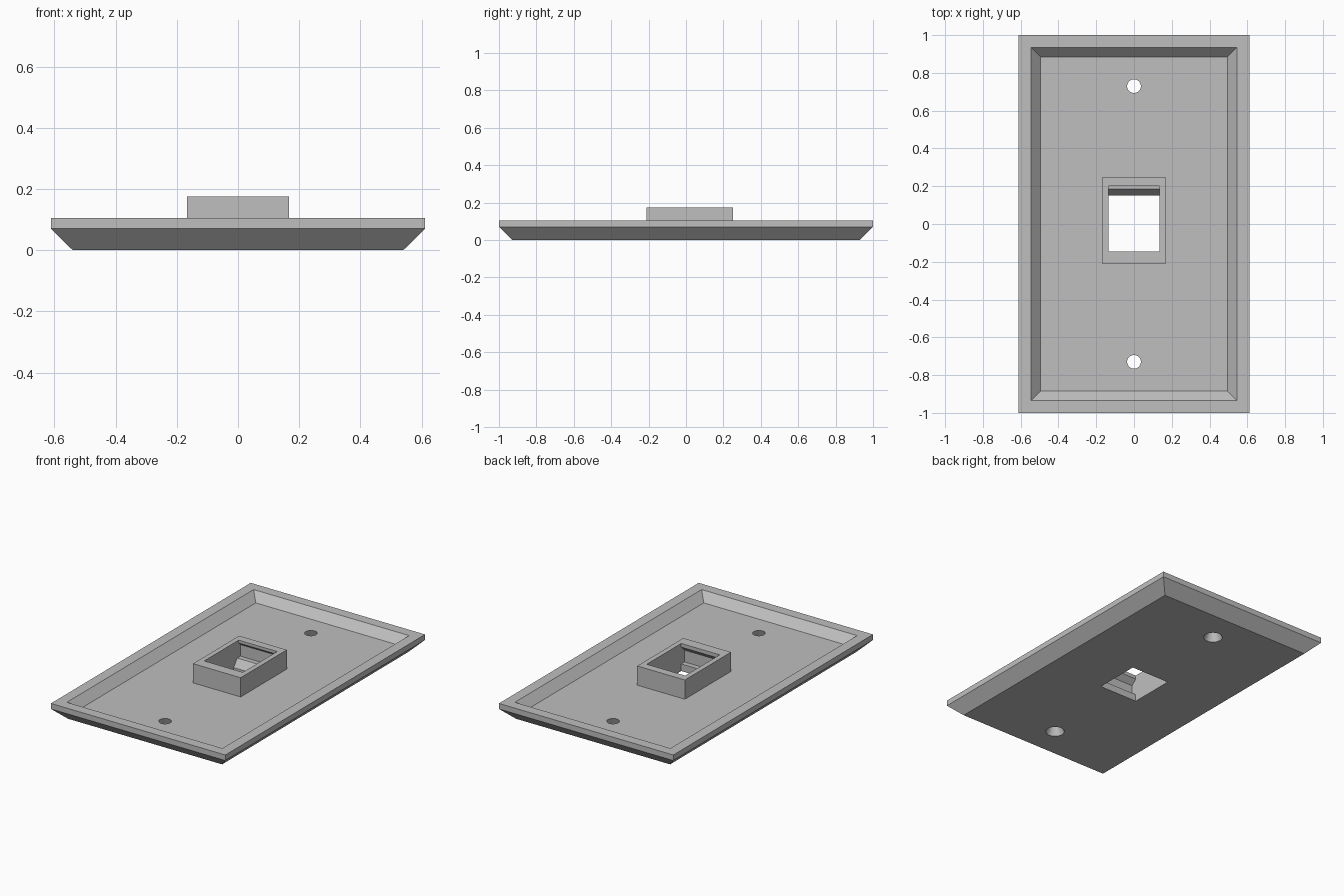
import bpy, bmesh
from mathutils import Matrix

cube = bpy.data.objects.get("Cube")
if cube:
    bpy.data.objects.remove(cube, do_unlink=True)

FLOOR, TOP = 0.053, 0.175   # recess floor and socket top heights


def finish(name, bm):
    bmesh.ops.recalc_face_normals(bm, faces=bm.faces)
    mesh = bpy.data.meshes.new(name)
    bm.to_mesh(mesh)
    bm.free()
    obj = bpy.data.objects.new(name, mesh)
    bpy.context.collection.objects.link(obj)
    return obj


def loft(name, rings):
    """Closed solid skinned through matching rings of points."""
    bm = bmesh.new()
    loops = [[bm.verts.new(p) for p in ring] for ring in rings]
    n = len(loops[0])
    for a, b in zip(loops, loops[1:]):
        for i in range(n):
            j = (i + 1) % n
            bm.faces.new((a[i], a[j], b[j], b[i]))
    bm.faces.new(loops[0])
    bm.faces.new(loops[-1])
    return finish(name, bm)


def rect(x0, x1, y0, y1, z):
    return [(x0, y0, z), (x1, y0, z), (x1, y1, z), (x0, y1, z)]


def boolean(target, tool, operation):
    mod = target.modifiers.new(tool.name, 'BOOLEAN')
    mod.operation = operation
    mod.solver = 'EXACT'
    mod.object = tool
    bpy.context.view_layer.objects.active = target
    bpy.ops.object.modifier_apply(modifier=mod.name)
    bpy.data.objects.remove(tool, do_unlink=True)


# Dished plate with bevelled outside and sloped recess
sizes = [(0.54, 0.93, 0), (0.611, 1, 0.07), (0.611, 1, 0.105),
         (0.545, 0.935, 0.105), (0.495, 0.885, FLOOR)]
plate = loft("wall_plate", [rect(-x, x, -y, y, z) for x, y, z in sizes])

# Raised socket block
socket = loft("socket_block", [rect(-0.167, 0.167, -0.212, 0.25, z)
                               for z in (0.02, TOP)])
boolean(plate, socket, 'UNION')

# Socket opening with ledges at the bottom and lips at the top
profile = [(-0.145, -0.1), (-0.145, 0.045), (-0.178, 0.045), (-0.178, 0.12),
           (-0.145, 0.152), (-0.145, 0.3), (0.2, 0.3), (0.2, 0.157),
           (0.217, 0.14), (0.217, 0.067), (0.185, 0.067), (0.15, 0.02),
           (0.15, -0.1)]
opening = loft("socket_opening", [[(x, y, z) for y, z in profile]
                                  for x in (-0.135, 0.135)])
boolean(plate, opening, 'DIFFERENCE')

# Countersunk screw holes, wider on the underside
for side, y in (("front", -0.73), ("back", 0.73)):
    bm = bmesh.new()
    bmesh.ops.create_cone(bm, cap_ends=True, segments=32,
                          radius1=0.056, radius2=0.036, depth=FLOOR + 0.002,
                          matrix=Matrix.Translation((0, y, FLOOR / 2)))
    boolean(plate, finish(side + "_screw_hole", bm), 'DIFFERENCE')

# Single grey plastic
grey = bpy.data.materials.new("grey_plastic")
grey.use_nodes = True
colour = (0.52, 0.52, 0.52, 1)
grey.diffuse_color = colour
grey.node_tree.nodes["Principled BSDF"].inputs["Base Color"].default_value = colour
plate.data.materials.clear()
plate.data.materials.append(grey)
for poly in plate.data.polygons:
    poly.material_index = 0

bpy.ops.object.select_all(action='DESELECT')
plate.select_set(True)
bpy.context.view_layer.objects.active = plate
bpy.ops.object.shade_smooth_by_angle(angle=0.4)
